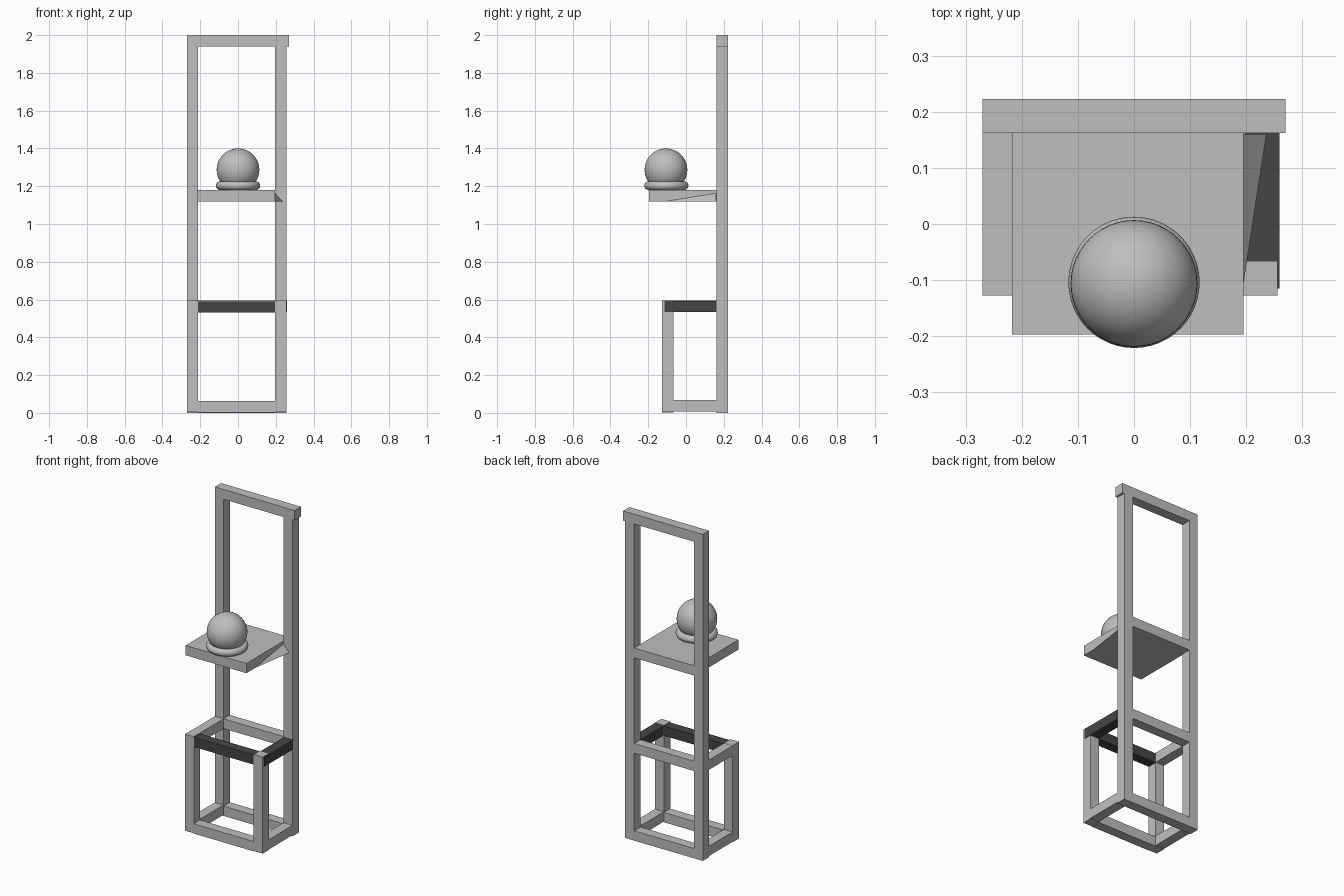
import bpy
import bmesh

if "Cube" in bpy.data.objects:
    bpy.data.objects.remove(bpy.data.objects["Cube"], do_unlink=True)


def material(name, value):
    mat = bpy.data.materials.new(name)
    mat.use_nodes = True
    colour = (value, value, value, 1)
    mat.diffuse_color = colour
    bsdf = next(n for n in mat.node_tree.nodes if n.type == "BSDF_PRINCIPLED")
    bsdf.inputs["Base Color"].default_value = colour
    return mat


grey = material("light grey", 0.52)
dark = material("charcoal", 0.06)


def box(name, x, y, z, mat=grey):
    """Box from (min, max) ranges on each axis."""
    bm = bmesh.new()
    bmesh.ops.create_cube(bm, size=1)
    for v in bm.verts:
        v.co = [r[0] if c < 0 else r[1] for r, c in zip((x, y, z), v.co)]
    return finish(name, bm, mat)


def finish(name, bm, mat):
    mesh = bpy.data.meshes.new(name)
    bm.to_mesh(mesh)
    bm.free()
    mesh.materials.append(mat)
    obj = bpy.data.objects.new(name, mesh)
    bpy.context.collection.objects.link(obj)
    return obj


# Shared beam ranges
RIGHT_SIDE = (0.195, 0.256)
LEFT_SIDE = (-0.27, -0.211)
SPAN = (-0.211, 0.195)
BACK = (0.162, 0.223)
FRONT = (-0.127, -0.066)

# Tall back frame
for side, x in (("outer", RIGHT_SIDE), ("inner", LEFT_SIDE)):
    box(f"{side}_back_post", x, BACK, (0, 1.94))
    box(f"{side}_front_post", x, FRONT, (0.004, 0.596))
    box(f"{side}_floor_rail", x, (FRONT[1], BACK[0]), (0.007, 0.067))
box("top_beam", (-0.27, 0.27), BACK, (1.94, 2))
for level, z in (("floor", 0), ("middle", 0.535), ("shelf", 1.12)):
    box(f"{level}_back_rail", SPAN, BACK, (z, z + 0.06))

# Front base rails, with two dark upper rails
box("front_floor_rail", SPAN, FRONT, (0.002, 0.062))
box("inner_upper_rail", LEFT_SIDE, (-0.115, BACK[0]), (0.535, 0.595))
box("outer_upper_rail", (0.198, 0.259), (-0.115, BACK[0]), (0.533, 0.592), dark)
box("front_upper_rail", SPAN, (-0.125, -0.066), (0.532, 0.591), dark)

# Shelf and its slanted side brace
box("shelf", (-0.217, 0.195), (-0.197, BACK[0]), (1.12, 1.18))
bm = bmesh.new()
for co in ((0.193, 0.16, 1.165), (0.193, -0.12, 1.12),
           (0.236, 0.16, 1.12), (0.193, 0.16, 1.12)):
    bm.verts.new(co)
bmesh.ops.convex_hull(bm, input=bm.verts)
bmesh.ops.recalc_face_normals(bm, faces=bm.faces)
finish("shelf_brace", bm, grey)

# Ball resting in a ring
bpy.ops.mesh.primitive_uv_sphere_add(segments=48, ring_count=24, radius=0.113,
                                     location=(0, -0.106, 1.287))
ball = bpy.context.object
ball.name = "ball"
bpy.ops.mesh.primitive_torus_add(major_segments=48, minor_segments=16,
                                 major_radius=0.094, minor_radius=0.023,
                                 location=(0, -0.104, 1.203))
ring = bpy.context.object
ring.name = "ball_ring"
for obj in (ball, ring):
    obj.data.materials.clear()
    obj.data.materials.append(grey)
    for poly in obj.data.polygons:
        poly.use_smooth = True
